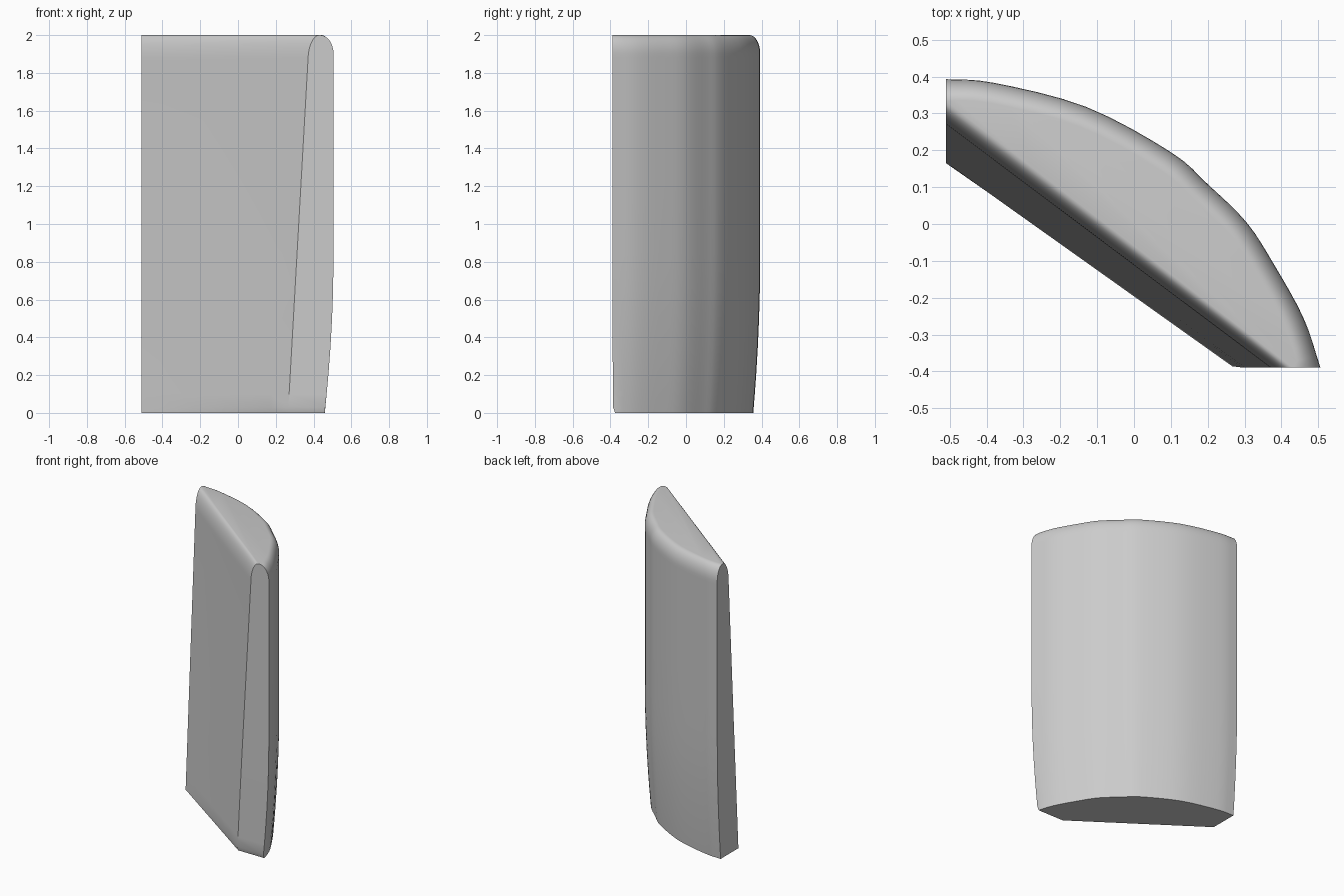
import bpy, bmesh, math
from mathutils import Vector

old = bpy.data.objects.get("Cube")
if old:
    bpy.data.objects.remove(old, do_unlink=True)

LEFT_X, RIGHT_Y = -0.51, -0.39
ROUND_START, HEIGHT = 1.86, 2.0

# Curved back outline in plan
outline = [Vector(p) for p in [(-0.51, 0.393), (-0.38, 0.383), (-0.13, 0.318), (0.1, 0.195),
                               (0.2, 0.108), (0.305, 0.005), (0.38, -0.11), (0.46, -0.255), (0.506, -0.39)]]


def smooth_path(points, steps):
    """Catmull-Rom path through the points."""
    ends = [points[0] * 2 - points[1]] + points + [points[-1] * 2 - points[-2]]
    path = []
    for a, b, c, d in zip(ends, ends[1:], ends[2:], ends[3:]):
        for i in range(steps):
            t = i / steps
            path.append(0.5 * (2 * b + (c - a) * t + (2 * a - 5 * b + 4 * c - d) * t ** 2
                               + (3 * b - a - 3 * c + d) * t ** 3))
    return path + [points[-1]]


back = smooth_path(outline, 4)
normals = []
for i in range(len(back)):
    tangent = (back[min(i + 1, len(back) - 1)] - back[max(i - 1, 0)]).normalized()
    normals.append(Vector((-tangent.y, tangent.x)))
# Keep both ends of the outline on the flat end planes
normals[0], normals[-1] = Vector((0, 1)), Vector((1.28, 0))


def quarter(z, start):
    """Inset, from 0 to 1, of an elliptical rounding that ends at the top."""
    s = min(max((z - start) / (HEIGHT - start), 0), 1)
    return 1 - math.sqrt(1 - s * s)


def section(z):
    """Plan section at height z: curved back, then straight front."""
    inset = 0.037 * max(0, 1 - z / 0.85) ** 2 + 0.056 * quarter(z, 1.9)
    end_y = RIGHT_Y + 0.004 * max(0, 1 - z / 0.6) + 0.011 * max(0, 1 - z / 0.03)
    pts = [p - n * inset for p, n in zip(back, normals)]
    pts[-1].y = end_y
    lean, top = min(z / ROUND_START, 1), quarter(z, ROUND_START)
    a = Vector((LEFT_X, 0.165 + 0.105 * lean + 0.063 * top))
    b = Vector((0.265 + 0.105 * lean + 0.06 * top, end_y))
    pts += [b.lerp(a, i / 8) for i in range(9)]
    return [(p.x, p.y, z) for p in pts]


levels = [0, 0.03, 0.1, 0.2, 0.35, 0.5, 0.65, 0.85, 1.2, 1.55]
levels += [ROUND_START + (HEIGHT - ROUND_START) * math.sin(math.pi / 2 * i / 10) for i in range(11)]

# Loft the sections and cap top and bottom
bm = bmesh.new()
rings = [[bm.verts.new(p) for p in section(z)] for z in levels]
for low, high in zip(rings, rings[1:]):
    for i in range(len(low)):
        j = (i + 1) % len(low)
        bm.faces.new((low[i], low[j], high[j], high[i]))
bm.faces.new(rings[0])
bm.faces.new(rings[-1])
bmesh.ops.recalc_face_normals(bm, faces=bm.faces)
mesh = bpy.data.meshes.new("curved_wedge")
bm.to_mesh(mesh)
bm.free()
wedge = bpy.data.objects.new("curved_wedge", mesh)
bpy.context.collection.objects.link(wedge)

# Plain grey material
grey = bpy.data.materials.new("light_grey")
grey.use_nodes = True
colour = (0.6, 0.6, 0.6, 1)
grey.diffuse_color = colour
grey.node_tree.nodes["Principled BSDF"].inputs["Base Color"].default_value = colour
mesh.materials.append(grey)

bpy.ops.object.select_all(action="DESELECT")
wedge.select_set(True)
bpy.context.view_layer.objects.active = wedge
bpy.ops.object.shade_smooth_by_angle(angle=math.radians(35))
